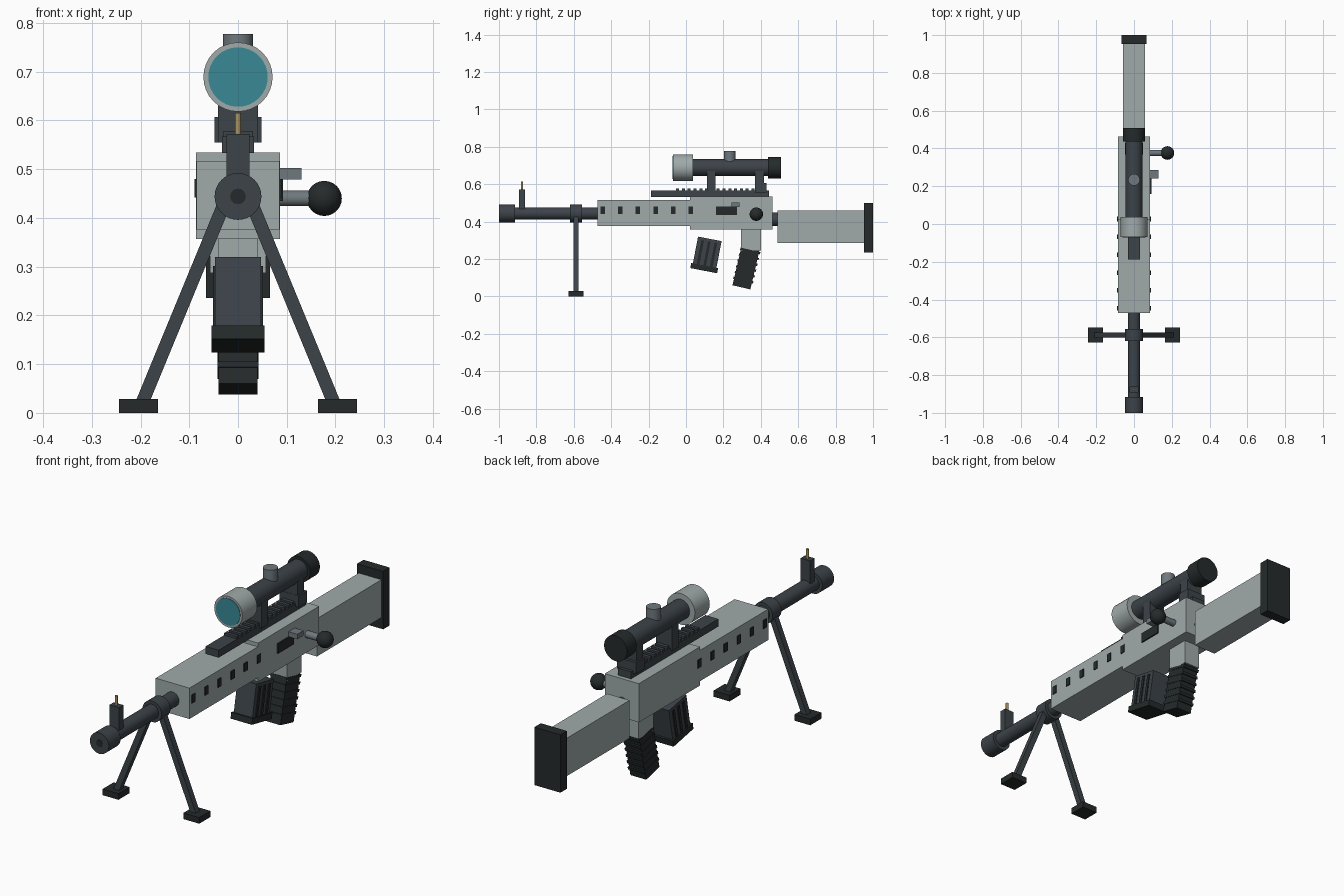
import bpy, math
from mathutils import Vector, Matrix

if "Cube" in bpy.data.objects:
    bpy.data.objects.remove(bpy.data.objects["Cube"])


def material(name, r, g, b):
    m = bpy.data.materials.new(name)
    m.diffuse_color = (r, g, b, 1)
    m.use_nodes = True
    m.node_tree.nodes["Principled BSDF"].inputs["Base Color"].default_value = m.diffuse_color
    return m


GREY = material("grey_metal", 0.35, 0.40, 0.40)
STEEL = material("dark_steel", 0.045, 0.056, 0.066)
MID = material("mid_steel", 0.16, 0.19, 0.21)
BLACK = material("black_rubber", 0.018, 0.023, 0.024)
GLASS = material("teal_glass", 0.04, 0.25, 0.30)
BRASS = material("brass", 0.42, 0.30, 0.11)


def finish(name, mat):
    o = bpy.context.object
    o.name = name
    o.data.materials.append(mat)
    return o


def box(name, mat, x, y, z, frame=None):
    """Box from (min, max) ranges, optionally inside a tilted frame."""
    bpy.ops.mesh.primitive_cube_add(size=1)
    o = finish(name, mat)
    c = Vector([(a + b) / 2 for a, b in (x, y, z)])
    s = Matrix.Diagonal((x[1] - x[0], y[1] - y[0], z[1] - z[0], 1))
    o.data.transform((frame or Matrix()) @ Matrix.Translation(c) @ s)
    return o


def rod(name, mat, r, a, b, sides=32):
    """Cylinder between two points."""
    a, b = Vector(a), Vector(b)
    bpy.ops.mesh.primitive_cylinder_add(vertices=sides, radius=r, depth=(b - a).length)
    o = finish(name, mat)
    turn = (b - a).to_track_quat('Z', 'Y').to_matrix().to_4x4()
    o.data.transform(Matrix.Translation((a + b) / 2) @ turn)
    bpy.ops.object.shade_smooth_by_angle(angle=math.radians(35))
    return o


def tilted(y, z, angle):
    return Matrix.Translation((0, y, z)) @ Matrix.Rotation(angle, 4, 'X')


def sym(w):
    return (-w, w)


# Barrel, muzzle and front sight
BZ = 0.444
rod("barrel", STEEL, 0.033, (0, -0.95, BZ), (0, -0.44, BZ))
rod("muzzle", STEEL, 0.048, (0, -1.0, BZ), (0, -0.915, BZ))
rod("bore", BLACK, 0.016, (0, -1.001, BZ), (0, -0.98, BZ), 24)
box("front_sight_post", STEEL, sym(0.024), (-0.893, -0.861), (0.46, 0.572))
rod("front_sight_pin", BRASS, 0.006, (0, -0.877, 0.57), (0, -0.877, 0.615), 12)

# Body
box("handguard", GREY, sym(0.085), (-0.472, 0.025), (0.376, 0.517))
box("receiver", GREY, sym(0.086), (0.022, 0.463), (0.357, 0.534))
for i in range(6):
    y = -0.446 + i * 0.0945
    for side, s in (("left", -1), ("right", 1)):
        box(f"vent_{side}_{i + 1}", BLACK, sorted((s * 0.08, s * 0.089)),
            (y - 0.012, y + 0.012), (0.442, 0.480))

# Bolt and ejection port
box("ejection_port", BLACK, (0.08, 0.092), (0.16, 0.273), (0.435, 0.480))
box("bolt_catch", MID, (0.08, 0.13), (0.242, 0.287), (0.479, 0.502))
rod("bolt_handle", MID, 0.016, (0.08, 0.376, 0.44), (0.16, 0.376, 0.44), 24)
bpy.ops.mesh.primitive_uv_sphere_add(segments=24, ring_count=12, radius=0.036,
                                     location=(0.177, 0.376, 0.44))
finish("bolt_knob", BLACK)
bpy.ops.object.shade_smooth_by_angle(angle=math.radians(35))

# Stock
rod("stock_tube", STEEL, 0.037, (0, 0.45, 0.413), (0, 0.50, 0.413))
box("stock", GREY, sym(0.057), (0.488, 0.957), (0.287, 0.460))
box("butt_pad", BLACK, sym(0.066), (0.953, 1.0), (0.236, 0.500))

# Top rail with teeth
box("top_rail", STEEL, sym(0.033), (-0.187, 0.444), (0.533, 0.567))
for i in range(14):
    y = -0.045 + i * 0.031
    box(f"rail_tooth_{i + 1}", STEEL, sym(0.030), (y - 0.008, y + 0.008), (0.56, 0.578))

# Scope and mounts
SZ = 0.689
rod("scope_tube", STEEL, 0.045, (0, 0.0, SZ), (0, 0.47, SZ))
rod("scope_objective", GREY, 0.071, (0, -0.07, SZ), (0, 0.037, SZ))
rod("scope_lens", GLASS, 0.061, (0, -0.072, SZ), (0, -0.05, SZ))
rod("scope_eyepiece", BLACK, 0.058, (0, 0.438, SZ), (0, 0.508, SZ))
rod("scope_turret", MID, 0.031, (0, 0.234, SZ), (0, 0.234, 0.777), 24)
for n, y in (("front", 0.135), ("rear", 0.393)):
    box(f"scope_mount_{n}", STEEL, sym(0.041), (y - 0.024, y + 0.024), (0.555, 0.67))
box("scope_mount_clamp", STEEL, sym(0.048), (0.368, 0.43), (0.555, 0.607))

# Magazine with side ribs and base plate
F = tilted(0.111, 0.223, -0.19)
box("magazine", STEEL, sym(0.047), sym(0.064), (-0.07, 0.0865), F)
box("magazine_base", BLACK, sym(0.054), sym(0.073), (-0.0865, -0.059), F)
for i in (-1, 0, 1):
    box(f"magazine_rib_{i + 2}", BLACK, sym(0.051),
        (i * 0.036 - 0.007, i * 0.036 + 0.007), (-0.065, 0.072), F)

# Grip with ridges
box("grip_mount", GREY, sym(0.041), (0.294, 0.400), (0.245, 0.36))
F = tilted(0.322, 0.159, -0.23)
box("grip", BLACK, sym(0.040), sym(0.049), sym(0.113), F)
for i in range(6):
    z = -0.073 + i * 0.032
    box(f"grip_ridge_{i + 1}", BLACK, sym(0.042), (-0.053, 0.056), (z - 0.006, z + 0.006), F)

# Bipod
YB = -0.588
rod("bipod_collar", STEEL, 0.048, (0, YB - 0.032, BZ), (0, YB + 0.032, BZ))
for side, s in (("left", -1), ("right", 1)):
    a, b = Vector((s * 0.030, YB, 0.425)), Vector((s * 0.199, YB, 0.015))
    d = a - b
    frame = Matrix.Translation((a + b) / 2) @ Matrix.Rotation(math.atan2(d.x, d.z), 4, 'Y')
    box(f"bipod_leg_{side}", STEEL, sym(0.0135), sym(0.0135), sym(d.length / 2), frame)
    box(f"bipod_foot_{side}", BLACK, (s * 0.204 - 0.04, s * 0.204 + 0.04),
        (YB - 0.04, YB + 0.04), (0, 0.028))
